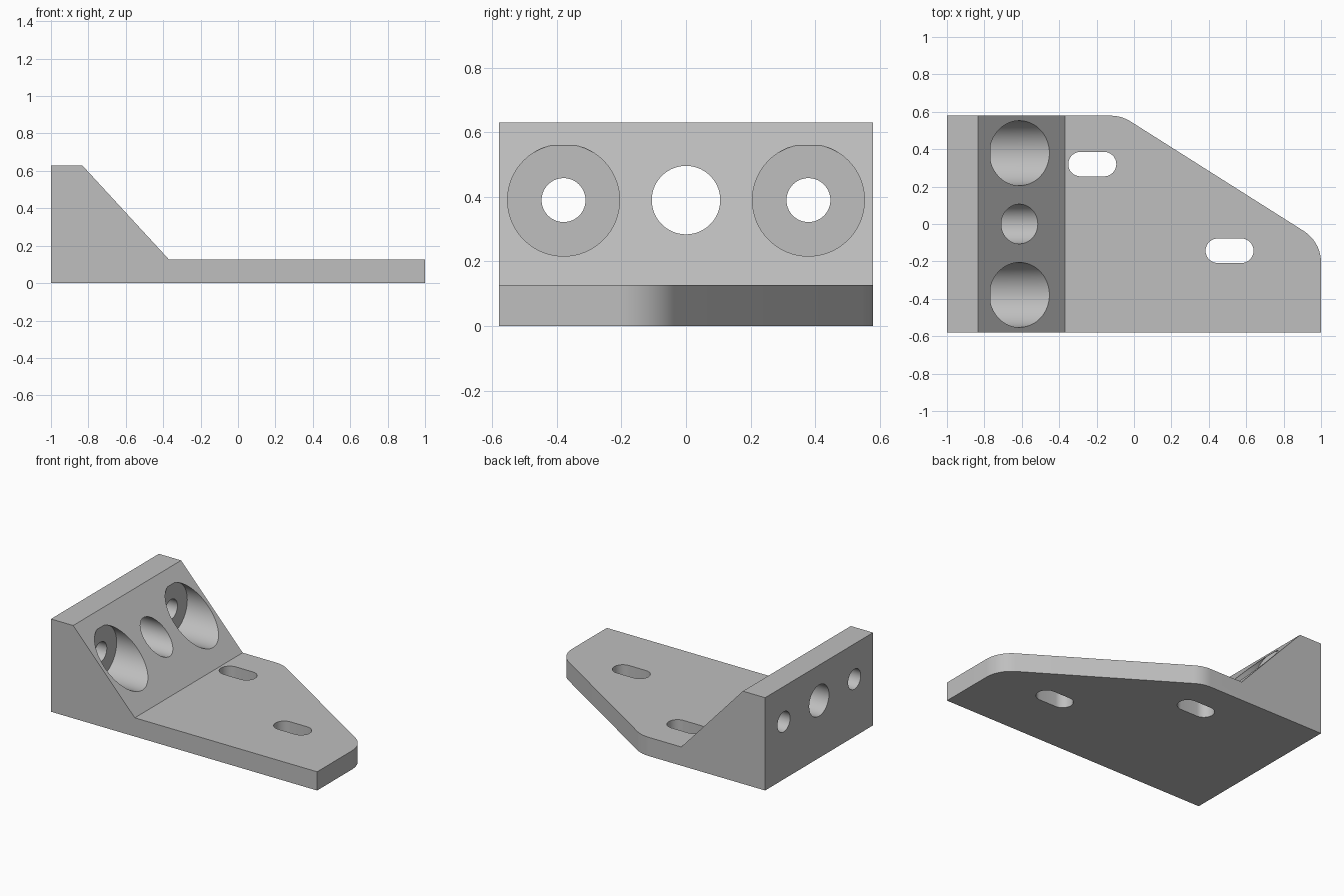
import bpy, bmesh
from math import radians, sin, cos, pi
from mathutils import Vector

cube = bpy.data.objects.get("Cube")
if cube:
    bpy.data.objects.remove(cube, do_unlink=True)

HALF_Y, HEIGHT, PLATE = 0.579, 0.63, 0.127
HOLE_Z, BOLT_Y, SEAT_X = 0.39, 0.379, -0.768

grey = bpy.data.materials.new("plain_grey")
grey.use_nodes = True
colour = (0.52, 0.52, 0.52, 1)
grey.diffuse_color = colour
grey.node_tree.nodes["Principled BSDF"].inputs["Base Color"].default_value = colour


def prism(name, points, direction):
    """Extrude a closed planar outline along a direction."""
    bm = bmesh.new()
    face = bm.faces.new([bm.verts.new(p) for p in points])
    grown = bmesh.ops.extrude_face_region(bm, geom=[face])["geom"]
    bmesh.ops.translate(bm, vec=direction,
                        verts=[v for v in grown if isinstance(v, bmesh.types.BMVert)])
    bmesh.ops.recalc_face_normals(bm, faces=bm.faces)
    mesh = bpy.data.meshes.new(name)
    bm.to_mesh(mesh)
    bm.free()
    mesh.materials.append(grey)
    obj = bpy.data.objects.new(name, mesh)
    bpy.context.collection.objects.link(obj)
    return obj


def arc(cx, cy, radius, start, end, steps):
    angles = [radians(start + (end - start) * i / steps) for i in range(steps + 1)]
    return [(cx + radius * cos(a), cy + radius * sin(a)) for a in angles]


def rounded(before, corner, after, radius, steps=12):
    """Tangent fillet replacing one outline corner."""
    c = Vector(corner)
    u, v = (Vector(before) - c).normalized(), (Vector(after) - c).normalized()
    half = u.angle(v) / 2
    centre = c + (u + v).normalized() * radius / sin(half)
    reach = radius * cos(half) / sin(half)
    a, b = c + u * reach - centre, c + v * reach - centre
    turn = pi - 2 * half
    return [tuple(centre + (a * sin(turn * (1 - i / steps)) + b * sin(turn * i / steps)) / sin(turn))
            for i in range(steps + 1)]


def bore(name, y, radius, x_start, x_end):
    ring = arc(y, HOLE_Z, radius, 0, 360, 64)[:-1]
    return prism(name, [(x_start, a, b) for a, b in ring], (x_end - x_start, 0, 0))


def slot(name, x, y, length=0.257, radius=0.0655):
    run = length / 2 - radius
    ring = arc(x + run, y, radius, -90, 90, 16) + arc(x - run, y, radius, 90, 270, 16)
    return prism(name, [(a, b, -0.1) for a, b in ring], (0, 0, 0.5))


def combine(body, tool, operation):
    mod = body.modifiers.new(tool.name, "BOOLEAN")
    mod.operation, mod.object, mod.solver = operation, tool, "EXACT"
    bpy.context.view_layer.objects.active = body
    bpy.ops.object.modifier_apply(modifier=mod.name)
    bpy.data.objects.remove(tool, do_unlink=True)


# Bracket body: upright block with sloped face running into the base plate
side = [(-1, 0), (1, 0), (1, PLATE), (-0.37, PLATE), (-0.833, HEIGHT), (-1, HEIGHT)]
bracket = prism("mounting_bracket", [(x, -HALF_Y, z) for x, z in side], (0, 2 * HALF_Y, 0))

# Waste beyond the tapered, rounded rear edge of the plate
rear, tip = (-0.067, HALF_Y), (1, -0.096)
edge = rounded((-0.5, HALF_Y), rear, tip, 0.2) + rounded(rear, tip, (1, -0.5), 0.2)
waste = edge + [(1.2, edge[-1][1]), (1.2, 0.8), (edge[0][0], 0.8)]
combine(bracket, prism("corner_waste", [(x, y, -0.1) for x, y in waste], (0, 0, 0.5)), "DIFFERENCE")

# Centre hole, then bolt holes with flat counterbored seats
combine(bracket, bore("centre_hole", 0, 0.106, -1.2, 0.2), "DIFFERENCE")
for y in (-BOLT_Y, BOLT_Y):
    combine(bracket, bore("bolt_seat", y, 0.1735, SEAT_X, 0.2), "DIFFERENCE")
    combine(bracket, bore("bolt_hole", y, 0.068, -1.2, -0.5), "DIFFERENCE")

# Adjustment slots through the plate
for x, y in ((-0.223, 0.32), (0.511, -0.143)):
    combine(bracket, slot("adjustment_slot", x, y), "DIFFERENCE")

bpy.ops.object.select_all(action="DESELECT")
bracket.select_set(True)
bpy.context.view_layer.objects.active = bracket
bpy.ops.object.shade_smooth_by_angle(angle=radians(25))
